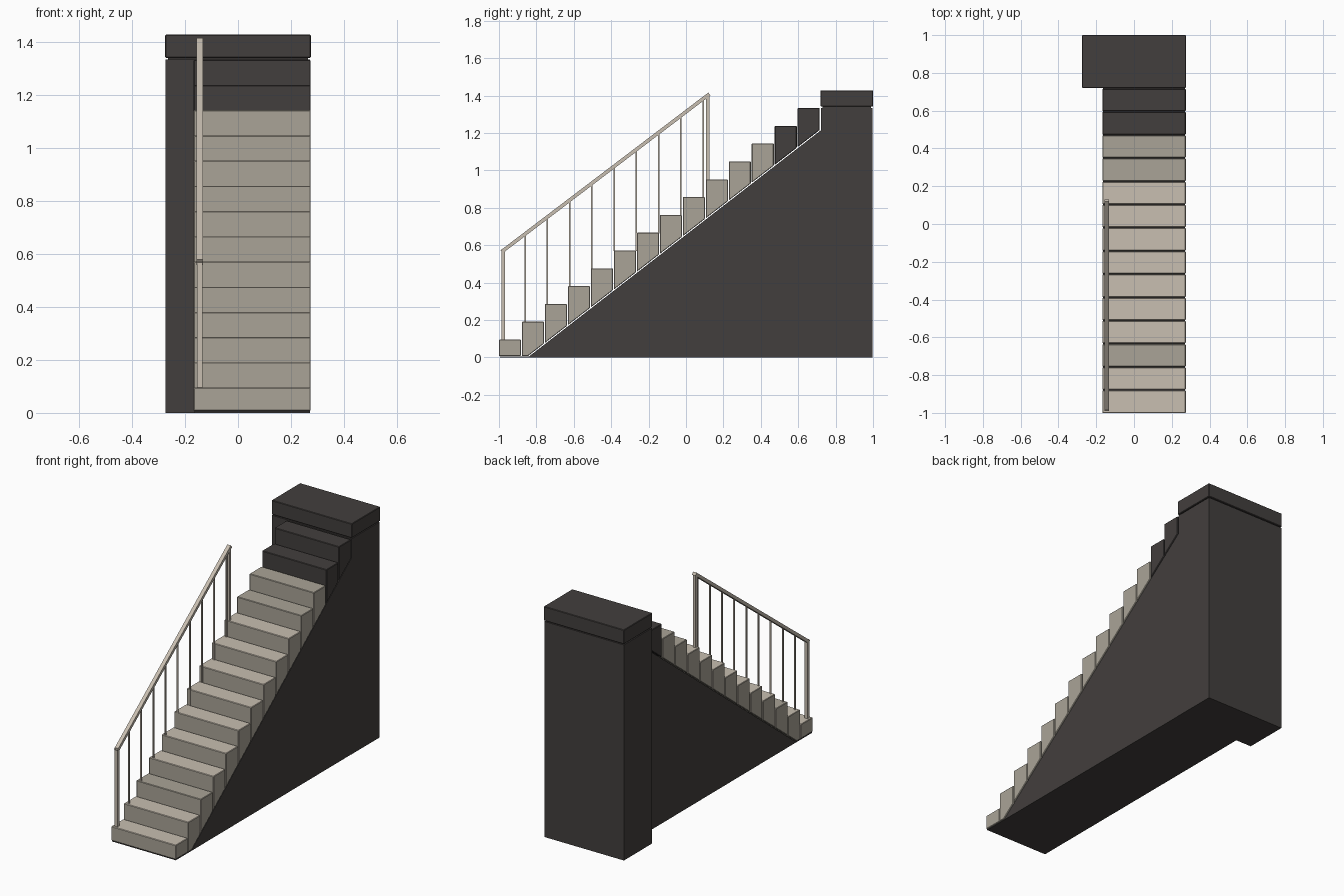
import bpy, bmesh, math
from mathutils import Vector

cube = bpy.data.objects.get("Cube")
if cube:
    bpy.data.objects.remove(cube, do_unlink=True)


def material(name, rgb):
    m = bpy.data.materials.new(name)
    m.use_nodes = True
    m.diffuse_color = (*rgb, 1)
    m.node_tree.nodes["Principled BSDF"].inputs["Base Color"].default_value = (*rgb, 1)
    return m


BEIGE = material("warm beige", (0.58, 0.52, 0.44))
STONE = material("grey stone", (0.40, 0.37, 0.31))
DARK = material("dark stone", (0.055, 0.049, 0.047))


def extrude_x(name, profile, x0, x1, mats, bevel=0.0):
    """Extrude a (y, z) outline along x; upward faces take the last material."""
    bm = bmesh.new()
    face = bm.faces.new([bm.verts.new((x0, y, z)) for y, z in profile])
    ext = bmesh.ops.extrude_face_region(bm, geom=[face])
    verts = [g for g in ext["geom"] if isinstance(g, bmesh.types.BMVert)]
    bmesh.ops.translate(bm, verts=verts, vec=(x1 - x0, 0, 0))
    bmesh.ops.recalc_face_normals(bm, faces=bm.faces)
    for f in bm.faces:
        f.material_index = len(mats) - 1 if f.normal.z > 0.9 else 0
    mesh = bpy.data.meshes.new(name)
    bm.to_mesh(mesh)
    bm.free()
    for m in mats:
        mesh.materials.append(m)
    obj = bpy.data.objects.new(name, mesh)
    bpy.context.collection.objects.link(obj)
    if bevel:
        mod = obj.modifiers.new("soft_edge", "BEVEL")
        mod.width = bevel
        mod.segments = 1
    return obj


def box(name, x0, x1, y0, y1, z0, z1, mats, bevel=0.0):
    outline = [(y0, z0), (y1, z0), (y1, z1), (y0, z1)]
    return extrude_x(name, outline, x0, x1, mats, bevel)


# Shared stair layout
STEPS = 14
RUN = 1.72 / STEPS
RISE = 1.428 / (STEPS + 1)
FOOT = -0.845          # where the sloped underside meets the ground
GAP = 0.005


def slope(y):
    return max(0.0, (y - FOOT) * RISE / RUN)


# Steps: each block reaches down to the sloped wall
for i in range(STEPS):
    y0 = -1 + i * RUN
    y1 = y0 + RUN - GAP
    top = (i + 1) * RISE
    lift = 0.007
    outline = [(y0, top), (y0, slope(y0) + lift)]
    if y0 < FOOT < y1:
        outline.append((FOOT, lift))
    outline += [(y1, slope(y1) + lift), (y1, top)]
    if i >= 12:
        mats = [DARK]
    elif i in (2, 10, 11):
        mats = [STONE]
    else:
        mats = [STONE, BEIGE]
    extrude_x(f"step_{i + 1}", outline, -0.168, 0.274, mats, 0.003)

# Sloped wall under the steps, with a thin footing below the first one
extrude_x("stair_wall",
          [(-0.995, 0), (0.74, 0), (0.74, slope(0.74)), (FOOT + 0.006, 0.005), (-0.995, 0.005)],
          -0.165, 0.271, [DARK])

# Landing tower and its cap
box("landing_tower", -0.273, 0.272, 0.722, 0.997, 0, 1.334, [DARK])
box("landing_core", -0.265, 0.265, 0.73, 0.99, 1.33, 1.345, [DARK])
box("landing_cap", -0.275, 0.275, 0.72, 1.0, 1.34, 1.428, [DARK], 0.003)

# Railing
RAIL_X = -0.144
RAIL_A = Vector((RAIL_X, -0.985, 0.565))
RAIL_B = Vector((RAIL_X, 0.125, 1.408))


def rail_height(y):
    return RAIL_A.z + (y - RAIL_A.y) * (RAIL_B.z - RAIL_A.z) / (RAIL_B.y - RAIL_A.y)


def upright(name, y, size, extra=0.0):
    step = math.floor((y + 1) / RUN)
    h = size / 2
    box(name, RAIL_X - h, RAIL_X + h, y - h, y + h,
        (step + 1) * RISE - 0.003, rail_height(y) + extra, [BEIGE])


upright("bottom_post", -0.977, 0.021, 0.008)
upright("top_post", 0.117, 0.018)
for k in range(9):
    upright(f"baluster_{k + 1}", -0.86 + k * 0.119, 0.008)

side = (RAIL_B - RAIL_A).normalized().cross(Vector((1, 0, 0))) * 0.0095
corners = [RAIL_A + side, RAIL_B + side, RAIL_B - side, RAIL_A - side]
extrude_x("handrail", [(c.y, c.z) for c in corners],
          RAIL_X - 0.012, RAIL_X + 0.012, [BEIGE])
